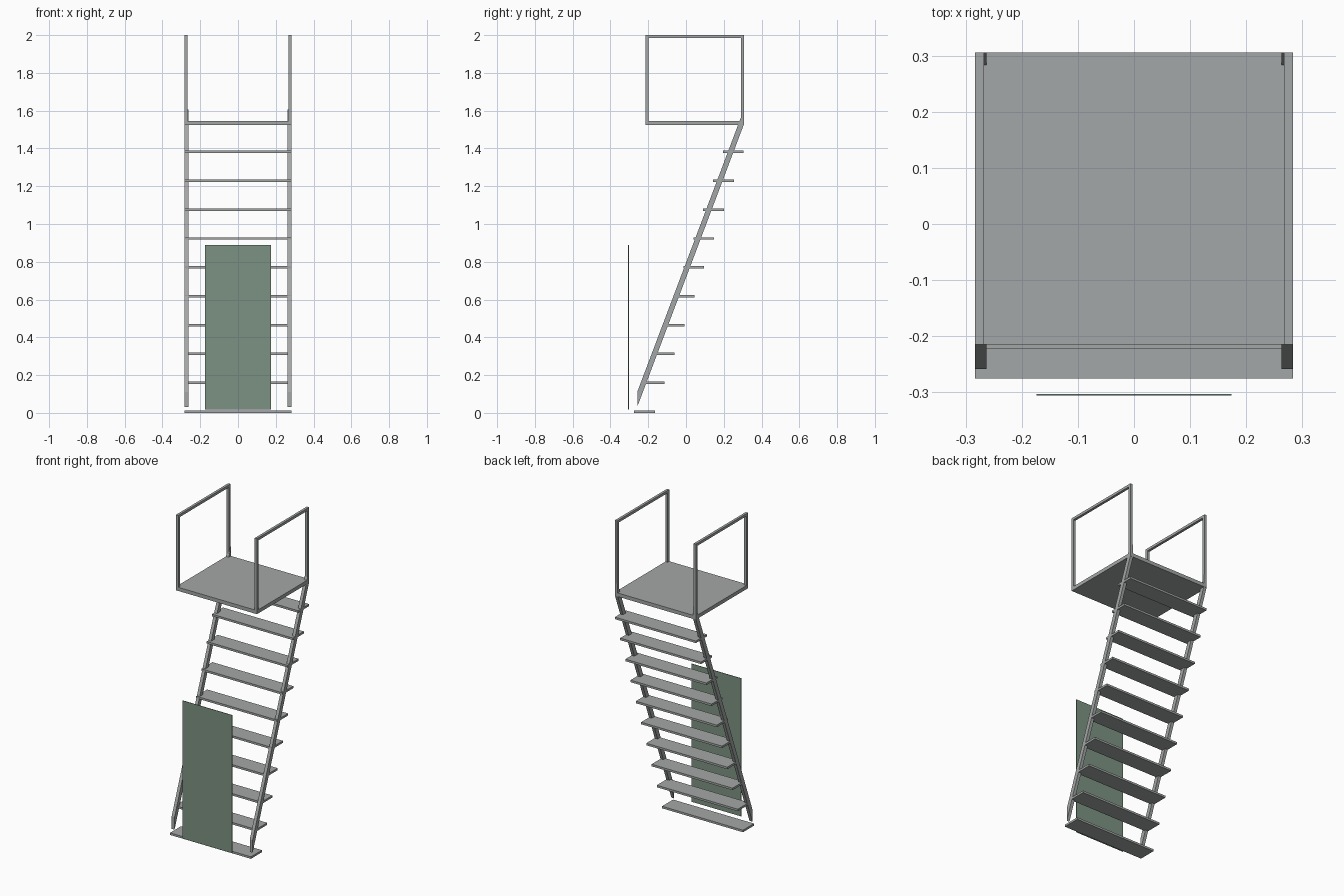
import bpy

cube = bpy.data.objects.get("Cube")
if cube:
    bpy.data.objects.remove(cube, do_unlink=True)


def make_material(name, rgb):
    mat = bpy.data.materials.new(name)
    mat.use_nodes = True
    mat.diffuse_color = (*rgb, 1)
    mat.node_tree.nodes["Principled BSDF"].inputs["Base Color"].default_value = (*rgb, 1)
    return mat


STEEL = make_material("grey steel", (0.37, 0.39, 0.385))
GREEN = make_material("muted green", (0.2, 0.29, 0.225))


def prism(name, outline, x0, x1, mat):
    """Extrude a (y, z) outline along x."""
    n = len(outline)
    verts = [(x, y, z) for x in (x0, x1) for y, z in outline]
    faces = [tuple(reversed(range(n))), tuple(range(n, 2 * n))]
    faces += [(i, (i + 1) % n, (i + 1) % n + n, i + n) for i in range(n)]
    if x1 < x0:
        faces = [f[::-1] for f in faces]
    mesh = bpy.data.meshes.new(name)
    mesh.from_pydata(verts, [], faces)
    mesh.materials.append(mat)
    obj = bpy.data.objects.new(name, mesh)
    bpy.context.collection.objects.link(obj)
    return obj


def box(name, x0, x1, y0, y1, z0, z1, mat):
    return prism(name, [(y0, z0), (y1, z0), (y1, z1), (y0, z1)], x0, x1, mat)


HALF = 0.283           # half width of the stair
BACK = 0.306
FRONT = -0.215         # front edge of the platform
FLOOR = 1.546          # top of the platform
TUBE = 0.016

# Treads
for i in range(10):
    y, z = -0.275 + 0.0523 * i, 0.1528 * i
    box(f"tread_{i + 1}", -HALF, HALF, y, y + 0.11, z, z + 0.013, STEEL)

# Platform
box("platform", -HALF, HALF, FRONT, BACK, FLOOR - 0.023, FLOOR, STEEL)

# Stringers with upright end cuts, and a railing frame on each side
for side, s in (("left", 1), ("right", -1)):
    prism(f"{side}_stringer",
          [(-0.258, 0.032), (BACK, 1.526), (BACK, 1.605), (-0.258, 0.111)],
          s * (HALF - 0.02), s * HALF, STEEL)
    inner, outer = s * (HALF - TUBE), s * HALF
    box(f"{side}_front_post", inner, outer, FRONT, FRONT + TUBE, FLOOR, 2 - TUBE, STEEL)
    box(f"{side}_back_post", inner, outer, BACK - TUBE, BACK, FLOOR, 2 - TUBE, STEEL)
    box(f"{side}_top_rail", inner, outer, FRONT, BACK, 2 - TUBE, 2, STEEL)

# Upright panel in front of the stair
box("front_panel", -0.174, 0.174, -BACK, -BACK + 0.003, 0.018, 0.89, GREEN)
